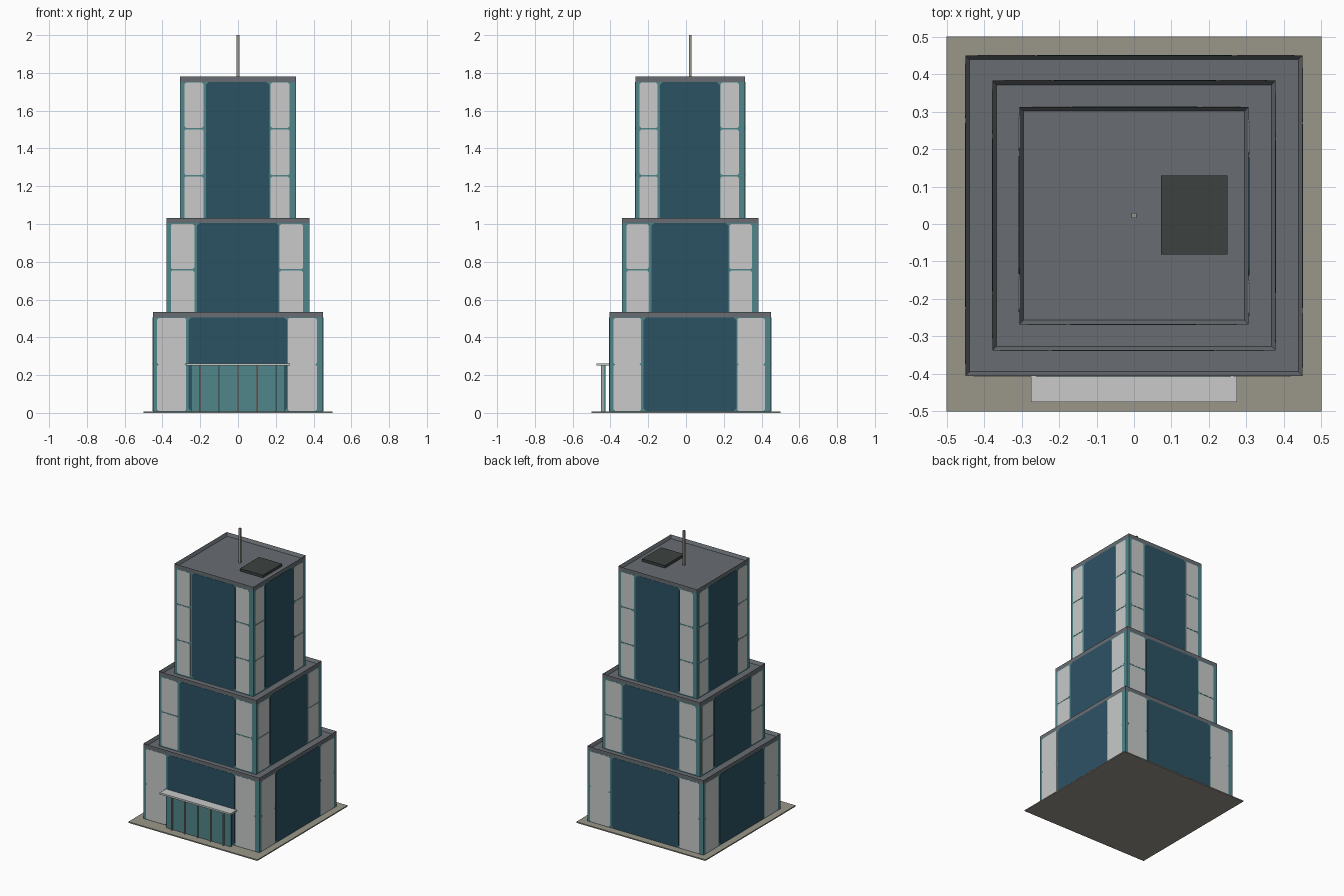
import bpy, bmesh, math
from mathutils import Matrix, Vector

if "Cube" in bpy.data.objects:
    bpy.data.objects.remove(bpy.data.objects["Cube"])


def mat(name, hexcol):
    m = bpy.data.materials.new(name)
    c = [int(hexcol[i:i + 2], 16) / 255 for i in (0, 2, 4)]
    m.diffuse_color = [v / 12.92 if v < 0.04045 else ((v + 0.055) / 1.055) ** 2.4 for v in c] + [1]
    m.use_nodes = True
    m.node_tree.nodes["Principled BSDF"].inputs["Base Color"].default_value = m.diffuse_color
    return m


TEAL = mat("teal glass", "50868a")
BLUE = mat("dark blue glass", "2c5264")
LIGHT = mat("light panel", "c8cac9")
GREY = mat("roof grey", "686d72")
STONE = mat("paving stone", "9a968a")
DARK = mat("dark hatch", "3c413f")

CY = 0.0225  # the tower sits slightly behind the plot centre


def finish(name, bm, material):
    bmesh.ops.recalc_face_normals(bm, faces=bm.faces)
    me = bpy.data.meshes.new(name)
    bm.to_mesh(me)
    bm.free()
    me.materials.append(material)
    ob = bpy.data.objects.new(name, me)
    bpy.context.collection.objects.link(ob)
    return ob


def add_box(bm, x0, x1, y0, y1, z0, z1):
    m = Matrix.Translation(((x0 + x1) / 2, (y0 + y1) / 2, (z0 + z1) / 2)) @ \
        Matrix.Diagonal((x1 - x0, y1 - y0, z1 - z0, 1))
    bmesh.ops.create_cube(bm, size=1, matrix=m)


def box(name, material, *dims):
    bm = bmesh.new()
    add_box(bm, *dims)
    return finish(name, bm, material)


def add_plate(bm, rot, dist, u0, u1, z0, z1, c=0.008, t=0.0015):
    """Thin plate with clipped corners on the wall facing direction rot."""
    pts = [(u0 + c, z0), (u1 - c, z0), (u1, z0 + c), (u1, z1 - c),
           (u1 - c, z1), (u0 + c, z1), (u0, z1 - c), (u0, z0 + c)]
    m = Matrix.Translation((0, CY, 0)) @ Matrix.Rotation(rot, 4, 'Z')
    back = [bm.verts.new(m @ Vector((u, -dist, z))) for u, z in pts]
    front = [bm.verts.new(m @ Vector((u, -dist - t, z))) for u, z in pts]
    bm.faces.new(front)
    for i in range(8):
        j = (i + 1) % 8
        bm.faces.new((front[i], back[i], back[j], front[j]))


def tier(label, hx, hy, z0, z1, floors, split, gap):
    roof = z1 - 0.027
    # glass body
    box(label + "_walls", TEAL, -hx, hx, CY - hy, CY + hy, z0, roof)
    # roof slab with raised parapet
    bm = bmesh.new()
    add_box(bm, -hx, hx, CY - hy, CY + hy, roof, z1)
    bm.normal_update()
    top = [f for f in bm.faces if f.normal.z > 0.9]
    bmesh.ops.inset_region(bm, faces=top, thickness=0.016)
    bmesh.ops.translate(bm, verts=top[0].verts, vec=(0, 0, -0.022))
    finish(label + "_parapet", bm, GREY)
    # facade plates, turned round the four sides
    light, blue = bmesh.new(), bmesh.new()
    base = floors[0]
    for k in range(4):
        half, dist = (hx, hy) if k % 2 == 0 else (hy, hx)
        a, b = half - 0.022, half - 0.033          # outer edges left, right
        w = split * half
        rot = k * math.pi / 2
        add_plate(blue, rot, dist, -a + w + 0.013, b - w - 0.005, base, roof - 0.001, 0.015)
        for lo, hi in zip(floors, floors[1:]):
            for u0, u1 in ((-a, -a + w), (b - w, b)):
                add_plate(light, rot, dist, u0, u1, lo + gap, hi - gap)
    finish(label + "_light_panels", light, LIGHT)
    finish(label + "_dark_glazing", blue, BLUE)


# plot
box("paving", STONE, -0.5, 0.5, -0.5, 0.5, 0, 0.008)

# three stepped tiers
tier("lower_tier", 0.45, 0.4275, 0.008, 0.533, (0.01, 0.257, 0.503), 0.34, 0.0)
tier("middle_tier", 0.378, 0.36, 0.506, 1.033, (0.515, 0.757, 1.003), 0.33, 0.004)
tier("upper_tier", 0.306, 0.29, 1.006, 1.78, (1.015, 1.255, 1.505, 1.752), 0.33, 0.004)

# entrance: canopy, glass screen, mullions
box("entrance_canopy", LIGHT, -0.275, 0.275, -0.475, CY - 0.4275, 0.25, 0.262)
box("entrance_glass", TEAL, -0.25, 0.25, -0.437, -0.426, 0.008, 0.25)
bm = bmesh.new()
for i in range(-2, 3):
    add_box(bm, i * 0.1 - 0.004, i * 0.1 + 0.004, -0.45, -0.442, 0.008, 0.25)
finish("entrance_mullions", bm, STONE)

# rooftop hatch and mast
box("roof_hatch", DARK, 0.072, 0.25, -0.082, 0.13, 1.758, 1.776)
box("roof_mast", STONE, -0.007, 0.007, CY - 0.007, CY + 0.007, 1.758, 2.0)
